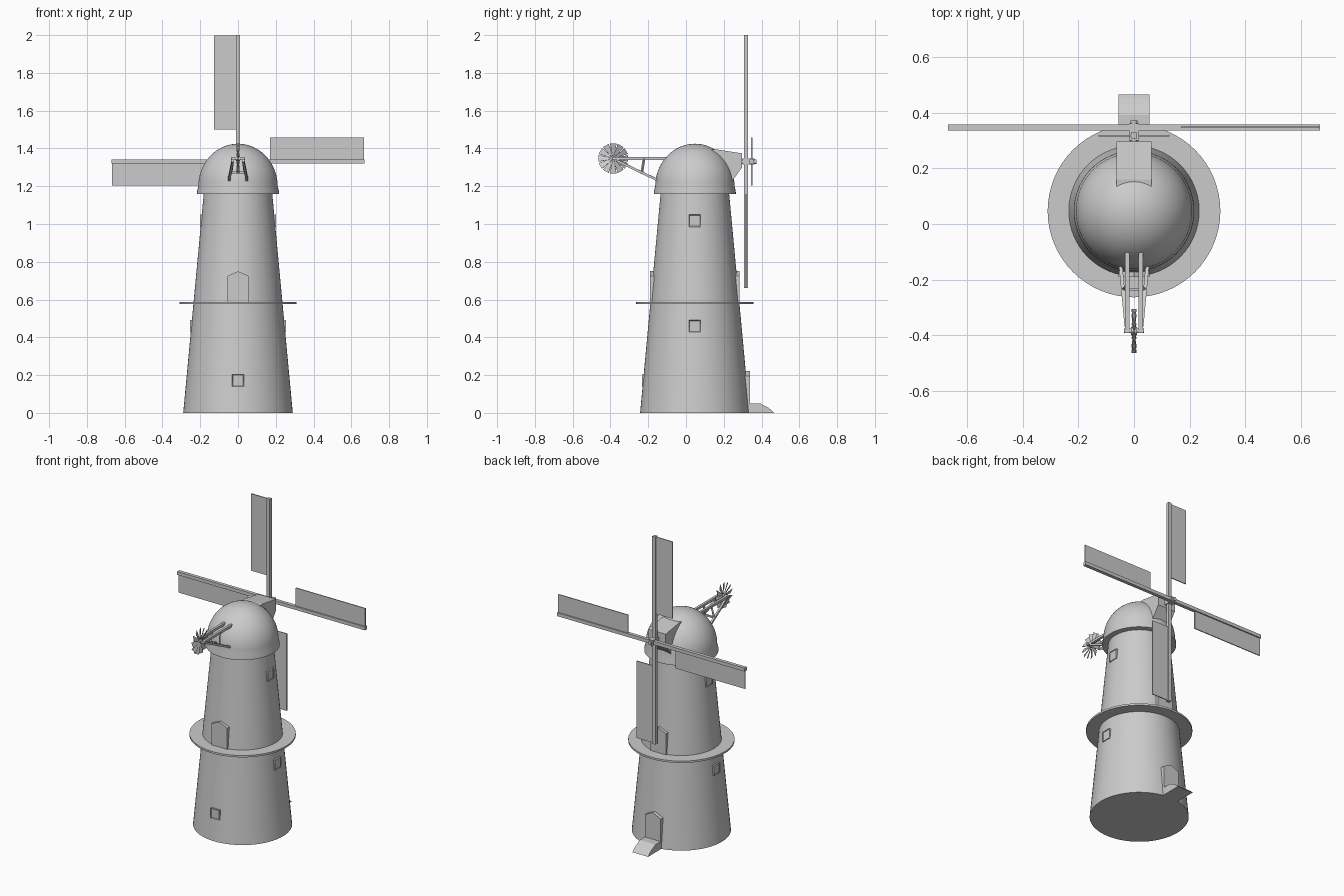
import bpy, bmesh
from math import sin, cos, pi, radians
from mathutils import Vector, Matrix

if "Cube" in bpy.data.objects:
    bpy.data.objects.remove(bpy.data.objects["Cube"])

CY = 0.047      # y of the tower axis
HZ = 1.33       # height of the sail shaft


def finish(name, bm, smooth=False):
    bmesh.ops.recalc_face_normals(bm, faces=bm.faces)
    me = bpy.data.meshes.new(name)
    bm.to_mesh(me)
    bm.free()
    ob = bpy.data.objects.new(name, me)
    bpy.context.collection.objects.link(ob)
    if smooth:
        bpy.context.view_layer.objects.active = ob
        ob.select_set(True)
        bpy.ops.object.shade_smooth_by_angle(angle=radians(35))
        ob.select_set(False)
    return ob


def lathe(name, prof, n=64):
    """Revolve (radius, z) points around the tower axis; ends on axis close it."""
    bm = bmesh.new()
    vs = [bm.verts.new((r, CY, z)) for r, z in prof]
    es = [bm.edges.new(p) for p in zip(vs, vs[1:])]
    bmesh.ops.spin(bm, geom=vs + es, cent=(0, CY, 0), axis=(0, 0, 1),
                   angle=2 * pi, steps=n, use_duplicate=False)
    bmesh.ops.remove_doubles(bm, verts=bm.verts, dist=1e-5)
    return finish(name, bm, True)


def prism(name, pts, depth):
    """Extrude a list of 3D outline points along a depth vector."""
    bm = bmesh.new()
    f = bm.faces.new([bm.verts.new(p) for p in pts])
    r = bmesh.ops.extrude_face_region(bm, geom=[f], use_keep_orig=True)
    bmesh.ops.translate(bm, vec=depth,
                        verts=[v for v in r["geom"] if isinstance(v, bmesh.types.BMVert)])
    return finish(name, bm)


def box(name, lo, hi):
    (a, b, c), (d, e, f) = lo, hi
    return prism(name, [(a, b, c), (d, b, c), (d, b, f), (a, b, f)], (0, e - b, 0))


def rod(name, p, q, r, n=12, square=False):
    p, q = Vector(p), Vector(q)
    bm = bmesh.new()
    m = Matrix.Translation((p + q) / 2) @ (q - p).to_track_quat('Z', 'Y').to_matrix().to_4x4()
    if square:
        m = m @ Matrix.Rotation(pi / 4, 4, 'Z')
    bmesh.ops.create_cone(bm, cap_ends=True, segments=4 if square else n, radius1=r,
                          radius2=r, depth=(q - p).length, matrix=m)
    return finish(name, bm, not square)


# tower body, gallery and domed cap
lathe("tower", [(0, 0), (0.29, 0), (0.181, 1.165), (0, 1.165)])
lathe("gallery", [(0.2, 0.576), (0.311, 0.576), (0.311, 0.588), (0.2, 0.588)])
dome = [(0.21 * cos(i * pi / 32), 1.2 + 0.225 * sin(i * pi / 32)) for i in range(16)]
lathe("cap", [(0, 1.16), (0.217, 1.16), (0.216, 1.175)] + dome + [(0, 1.425)])


def wall(z):
    return 0.29 - 0.109 * z / 1.165


def place(ob, turn):
    """Turn a part built on the front (around the origin) to its side of the tower."""
    ob.data.transform(Matrix.Translation((0, CY, 0)) @ Matrix.Rotation(turn, 4, 'Z'))


# windows with a recessed pane
def window(name, z, turn):
    r = wall(z) + 0.004
    ob = box(name, (-0.031, -r, z), (0.031, -r + 0.04, z + 0.064))
    bm = bmesh.new()
    bm.from_mesh(ob.data)
    f = min(bm.faces, key=lambda f: f.calc_center_median().y)
    bmesh.ops.inset_region(bm, faces=[f], thickness=0.005)
    bmesh.ops.translate(bm, verts=f.verts, vec=(0, 0.003, 0))
    bm.to_mesh(ob.data)
    bm.free()
    place(ob, turn)


window("front_window", 0.14, 0)
for side, a in (("right", pi / 2), ("left", -pi / 2)):
    window(side + "_lower_window", 0.427, a)
    window(side + "_upper_window", 0.985, a)


# gabled doors: two onto the gallery, one at the back on the ground
def door(name, z, shoulder, top, turn):
    r = wall(z) + 0.002
    w = 0.056
    ob = prism(name, [(-w, -r, z), (w, -r, z), (w, -r, shoulder), (0, -r, top),
                      (-w, -r, shoulder)], (0, 0.05, 0))
    place(ob, turn)


door("gallery_front_door", 0.588, 0.725, 0.75, 0)
door("gallery_back_door", 0.588, 0.725, 0.75, pi)
door("ground_door", 0, 0.195, 0.222, pi)

# entrance ramp
ramp = [(0.3, 0), (0.467, 0), (0.45, 0.017), (0.432, 0.03), (0.412, 0.039),
        (0.393, 0.05), (0.3, 0.05)]
prism("entrance_ramp", [(-0.056, y, z) for y, z in ramp], (0.112, 0, 0))

# shaft housing and sail shaft
house = [(0.1, 1.2), (0.225, 1.2), (0.297, 1.3), (0.297, 1.374), (0.16, 1.395), (0.1, 1.39)]
prism("shaft_housing", [(-0.063, y, z) for y, z in house], (0.126, 0, 0))
rod("sail_shaft", (0, 0.2, HZ), (0, 0.373, HZ), 0.012)
box("sail_hub", (-0.018, 0.3, HZ - 0.016), (0.018, 0.362, HZ + 0.016))

# two crossed stocks, each carrying two panels on its trailing side
for name, turn, y in (("upright", 0, 0.318), ("level", -pi / 2, 0.348)):
    spin = Matrix.Translation((0, y, HZ)) @ Matrix.Rotation(turn, 4, 'Y')
    stock = box(name + "_stock", (-0.011, -0.011, -0.67), (0.011, 0.011, 0.67))
    stock.data.transform(spin)
    for k in (0, 1):
        sail = box(f"{name}_sail_{k + 1}", (-0.127, -0.003, 0.17), (0.005, 0.003, 0.667))
        sail.data.transform(spin @ Matrix.Rotation(k * pi, 4, 'Y'))

# fantail frame, both sides
WY, WZ = -0.385, 1.347
for side, s in (("right", 1), ("left", -1)):
    rod(side + "_fantail_beam", (s * 0.024, -0.1, WZ), (s * 0.024, WY - 0.008, WZ), 0.011,
        square=True)
    rod(side + "_fantail_strut", (s * 0.048, -0.15, 1.232), (s * 0.028, -0.365, 1.335), 0.009,
        square=True)
    rod(side + "_fantail_post", (s * 0.038, -0.235, 1.265), (s * 0.026, -0.222, WZ), 0.007,
        square=True)
rod("fantail_crossbar", (-0.044, -0.235, 1.272), (0.044, -0.235, 1.272), 0.007, square=True)
rod("fantail_axle", (-0.036, WY, WZ), (0.036, WY, WZ), 0.008)
rod("fantail_hub", (-0.01, WY, WZ), (0.01, WY, WZ), 0.014)

# fantail wheel of pitched blades
for i in range(12):
    blade = prism(f"fantail_blade_{i + 1}",
                  [(-0.001, -0.005, 0.01), (-0.001, 0.005, 0.01),
                   (-0.001, 0.019, 0.079), (-0.001, -0.019, 0.079)], (0.002, 0, 0))
    blade.data.transform(Matrix.Translation((0, WY, WZ))
                         @ Matrix.Rotation(i * pi / 6, 4, 'X')
                         @ Matrix.Rotation(radians(25), 4, 'Z'))
